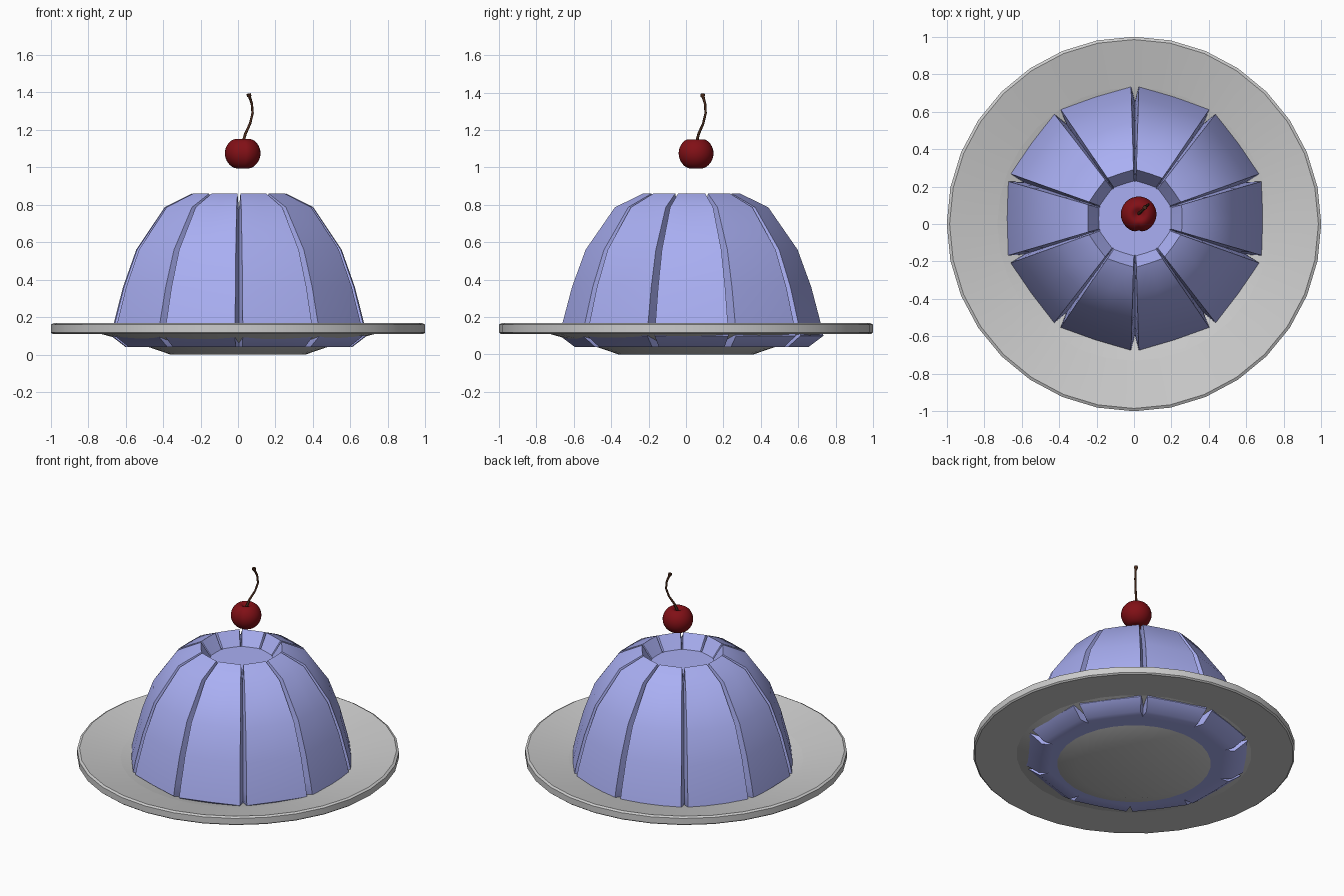
import bpy, bmesh, math
from math import sin, cos, pi, radians

if "Cube" in bpy.data.objects:
    bpy.data.objects.remove(bpy.data.objects["Cube"])


def finish(name, bm, color=None, angle=30):
    bmesh.ops.recalc_face_normals(bm, faces=bm.faces)
    me = bpy.data.meshes.new(name)
    bm.to_mesh(me)
    bm.free()
    ob = bpy.data.objects.new(name, me)
    bpy.context.collection.objects.link(ob)
    paint(ob, color)
    bpy.ops.object.select_all(action='DESELECT')
    ob.select_set(True)
    bpy.context.view_layer.objects.active = ob
    bpy.ops.object.shade_smooth_by_angle(angle=radians(angle))
    return ob


def paint(ob, color):
    if color:
        mat = bpy.data.materials.new(ob.name + "_color")
        mat.diffuse_color = (*color, 1)
        mat.use_nodes = True
        mat.node_tree.nodes["Principled BSDF"].inputs["Base Color"].default_value = mat.diffuse_color
        ob.data.materials.append(mat)


def bridge(bm, rings, closed_rows=False):
    # quads between successive rings of equal length
    pairs = list(zip(rings, rings[1:]))
    for a, b in pairs:
        n = len(a)
        for i in range(n):
            j = (i + 1) % n
            bm.faces.new((a[i], a[j], b[j], b[i]))


def lathe_rings(bm, profile, n):
    return [[bm.verts.new((r * cos(2 * pi * i / n), r * sin(2 * pi * i / n), z))
             for i in range(n)] for r, z in profile]


# Plate: shallow well, rising rim, vertical lip and flat rim underside
bm = bmesh.new()
rings = lathe_rings(bm, [(0.36, 0), (0.47, 0.038), (0.73, 0.11), (0.985, 0.168),
                         (1.0, 0.16), (1.0, 0.118), (0.99, 0.11)], 32)
bridge(bm, rings + [rings[2]])
bm.faces.new(rings[0])
finish("plate", bm)

# Jelly: ten flat-sided lobes separated by V grooves, with a crater on top
LOBES, HALF = 10, 16.3
CX, CY = 0.005, 0.03
# corner radius, height, groove radius, groove height
profile = [(0.625, 0.04, 0.56, 0.04), (0.705, 0.10, 0.625, 0.10),
           (0.69, 0.17, 0.615, 0.17), (0.64, 0.36, 0.575, 0.36),
           (0.567, 0.56, 0.51, 0.56), (0.41, 0.787, 0.36, 0.775),
           (0.26, 0.86, 0.22, 0.775), (0.2, 0.77, 0.195, 0.77)]
bm = bmesh.new()
rings = []
for R, z, gr, gz in profile:
    ring = []
    for k in range(LOBES):
        for deg, r, h in ((-HALF, R, z), (0, R * 0.968, z), (HALF, R, z), (18, gr, gz)):
            a = radians(36 * k + deg)
            ring.append(bm.verts.new((CX + r * cos(a), CY + r * sin(a), h)))
    rings.append(ring)
bridge(bm, rings)
bm.faces.new(rings[0])
bm.faces.new(rings[-1])
finish("jelly", bm, (0.40, 0.43, 0.90), 40)

# Cherry: dimpled ball with a soft crease down the front
bm = bmesh.new()
bmesh.ops.create_uvsphere(bm, u_segments=32, v_segments=20, radius=1)
for v in bm.verts:
    x, y, z = v.co
    rho = math.hypot(x, y)
    off = abs(math.atan2(x, -y)) if rho > 1e-4 else pi
    f = 1 - 0.09 * math.exp(-(off / 0.16) ** 2)
    dip = (0.035 if z > 0 else 0.012) * math.exp(-(rho / 0.32) ** 2)
    h = 0.09 * z - math.copysign(dip, z)
    v.co = (0.025 + 0.095 * x * f, 0.052 + 0.095 * y * f, 1.075 + h)
finish("cherry", bm, (0.22, 0.005, 0.008), 60)

# Stem: tapered curve with a small knob at the tip
cu = bpy.data.curves.new("cherry_stem", 'CURVE')
cu.dimensions = '3D'
cu.bevel_depth = 0.008
cu.bevel_resolution = 2
cu.use_fill_caps = True
pts = [(0.025, 0.055, 1.13, 1), (0.04, 0.068, 1.18, 0.9), (0.065, 0.092, 1.235, 0.8),
       (0.078, 0.105, 1.29, 0.8), (0.074, 0.102, 1.34, 0.8), (0.062, 0.092, 1.376, 1.0),
       (0.060, 0.090, 1.380, 1.5), (0.057, 0.088, 1.393, 1.5)]
sp = cu.splines.new('POLY')
sp.points.add(len(pts) - 1)
for p, (x, y, z, r) in zip(sp.points, pts):
    p.co = (x, y, z, 1)
    p.radius = r
    sp.use_smooth = True
stem = bpy.data.objects.new("cherry_stem", cu)
bpy.context.collection.objects.link(stem)
paint(stem, (0.07, 0.025, 0.012))
